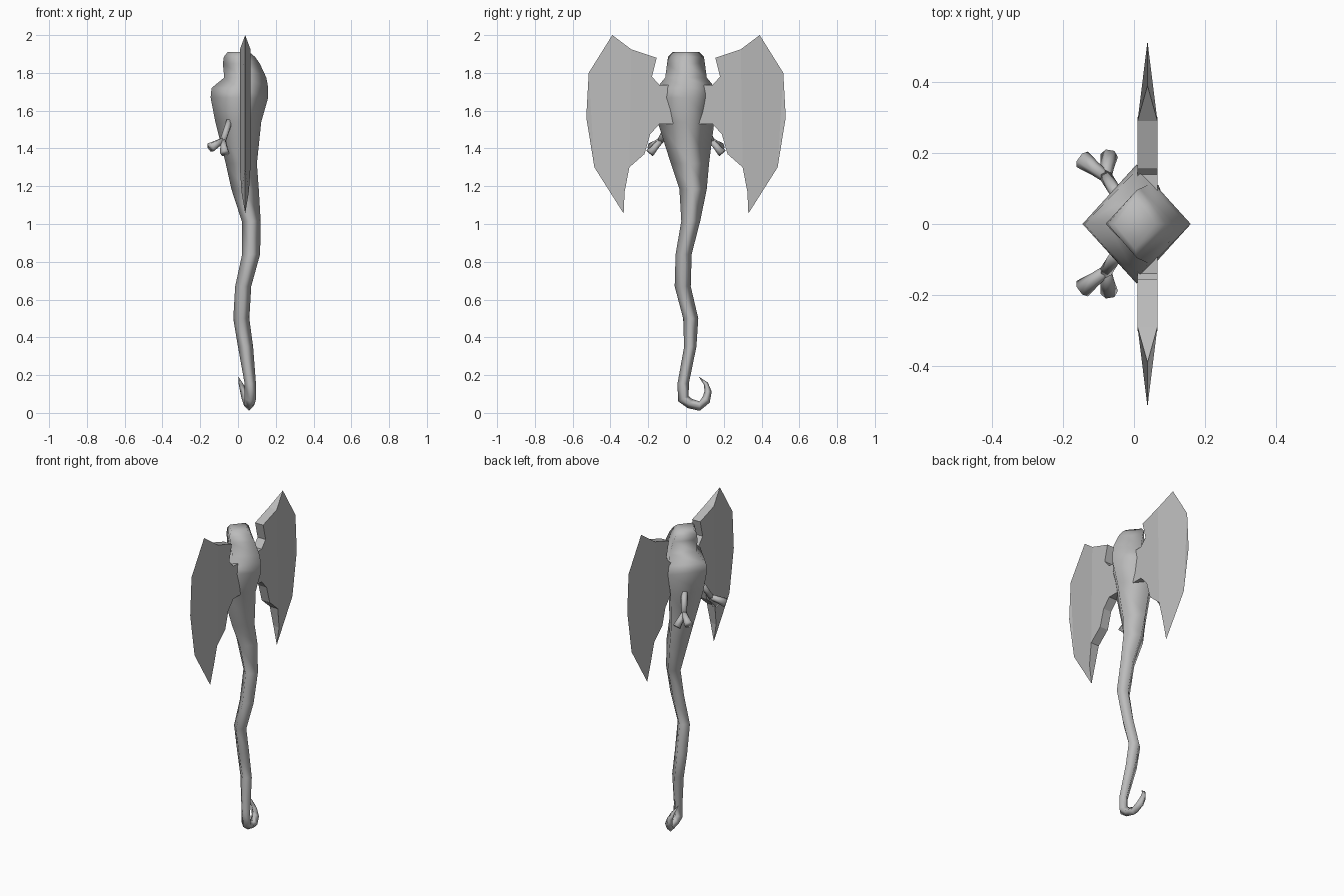
import bpy, bmesh, math
from mathutils import Vector

if "Cube" in bpy.data.objects:
    bpy.data.objects.remove(bpy.data.objects["Cube"])

GREY = (0.5, 0.5, 0.5, 1)
skin = bpy.data.materials.new("grey skin")
skin.use_nodes = True
skin.diffuse_color = GREY
skin.node_tree.nodes["Principled BSDF"].inputs["Base Color"].default_value = GREY


def finish(bm, name, smooth, mirror=False):
    bmesh.ops.recalc_face_normals(bm, faces=bm.faces)
    for f in bm.faces:
        f.smooth = smooth
    mesh = bpy.data.meshes.new(name)
    bm.to_mesh(mesh)
    bm.free()
    mesh.materials.append(skin)
    obj = bpy.data.objects.new(name, mesh)
    bpy.context.collection.objects.link(obj)
    if mirror:
        mod = obj.modifiers.new("Mirror", "MIRROR")
        mod.use_axis = (False, True, False)
        mod.use_mirror_merge = False
    return obj


def loft(bm, rings):
    """Skin a list of vertex loops and cap both ends."""
    loops = [[bm.verts.new(p) for p in ring] for ring in rings]
    for a, b in zip(loops, loops[1:]):
        n = len(a)
        for i in range(n):
            bm.faces.new((a[i], a[(i + 1) % n], b[(i + 1) % n], b[i]))
    bm.faces.new(loops[0])
    bm.faces.new(loops[-1])


def diamond(x, y, z, rx, ry, tilt=0):
    c = Vector((x, y, z))
    u = Vector((rx, 0, 0))
    t = math.radians(tilt)
    v = Vector((0, math.cos(t), math.sin(t))) * ry
    return [c + u, c + v, c - u, c - v]


# Body: head, chest and long tail; each row is height, x range, y range
sections = [
    (1.91, -.055, .06, -.07, .07), (1.885, -.075, .09, -.095, .095),
    (1.85, -.08, .115, -.1, .1), (1.775, -.073, .15, -.11, .11),
    (1.72, -.14, .16, -.155, .155), (1.67, -.145, .16, -.168, .168),
    (1.54, -.12, .123, -.15, .15), (1.32, -.065, .10, -.08, .122),
    (1.185, -.035, .11, -.035, .11), (1.015, .02, .12, -.025, .075),
    (.84, .022, .117, -.055, .03), (.67, -.015, .07, -.06, .025),
    (.50, -.025, .06, -.015, .065), (.35, 0, .08, -.01, .055),
    (.155, .035, .095, -.045, .015),
]
rings = [diamond((a + b) / 2, (c + d) / 2, z, (b - a) / 2, (d - c) / 2)
         for z, a, b, c, d in sections]
# Curl at the tail end: centre, radius and tilt
curl = [
    (.065, -.014, .075, .031, 25), (.062, .02, .05, .027, 65),
    (.058, .072, .036, .025, 90), (.045, .108, .072, .025, 135),
    (.03, .117, .115, .019, 175), (.015, .105, .155, .012, 205),
    (.002, .07, .19, .001, 230),
]
rings += [diamond(x, y, z, r, r, tilt) for x, y, z, r, tilt in curl]
bm = bmesh.new()
loft(bm, rings)
finish(bm, "body", True)

# Wings: thick inner plate, with outer rim closing to a sharp edge
MID, HALF = .038, .028
inner = [(.29, 1.925), (.155, 1.88), (.18, 1.78), (.14, 1.735), (.04, 1.735),
         (.04, 1.53), (.14, 1.53), (.19, 1.475), (.22, 1.37), (.30, 1.30)]
notch = (.325, 1.17)
rim = [(.33, 1.055), (.485, 1.30), (.528, 1.565), (.515, 1.80), (.39, 2.0)]
bm = bmesh.new()
edge = [bm.verts.new((MID, y, z)) for y, z in rim]
sides = []
for s in (-1, 1):
    plate = [bm.verts.new((MID + s * HALF, y, z)) for y, z in inner]
    plate.append(bm.verts.new((MID + s * HALF * .7, *notch)))
    bm.faces.new(plate[:-1])
    bm.faces.new([plate[-2], plate[-1]] + edge + [plate[0]])
    sides.append(plate)
a, b = sides
for i in range(len(a) - 1):
    bm.faces.new((a[i], a[i + 1], b[i + 1], b[i]))
bm.faces.new((a[-1], edge[0], b[-1]))
bm.faces.new((a[0], b[0], edge[-1]))
finish(bm, "wings", False, mirror=True)


# Arms: tapered limb ending in two flared fingers
def limb(bm, start, end, r0, r1):
    start, end = Vector(start), Vector(end)
    q = (end - start).to_track_quat("Z", "Y")
    rings = []
    for c, r in ((start, r0), (start.lerp(end, .5), (2 * r0 + r1) / 3), (end, r1)):
        rings.append([c + q @ Vector((r * math.cos(k * math.pi / 3),
                                      r * math.sin(k * math.pi / 3), 0))
                      for k in range(6)])
    loft(bm, rings)


elbow = (-.08, .135, 1.44)
bm = bmesh.new()
limb(bm, (-.045, .08, 1.545), elbow, .018, .018)
limb(bm, (-.075, .13, 1.445), (-.146, .182, 1.405), .016, .027)
limb(bm, (-.08, .13, 1.445), (-.07, .192, 1.375), .016, .025)
finish(bm, "arms", True, mirror=True)
